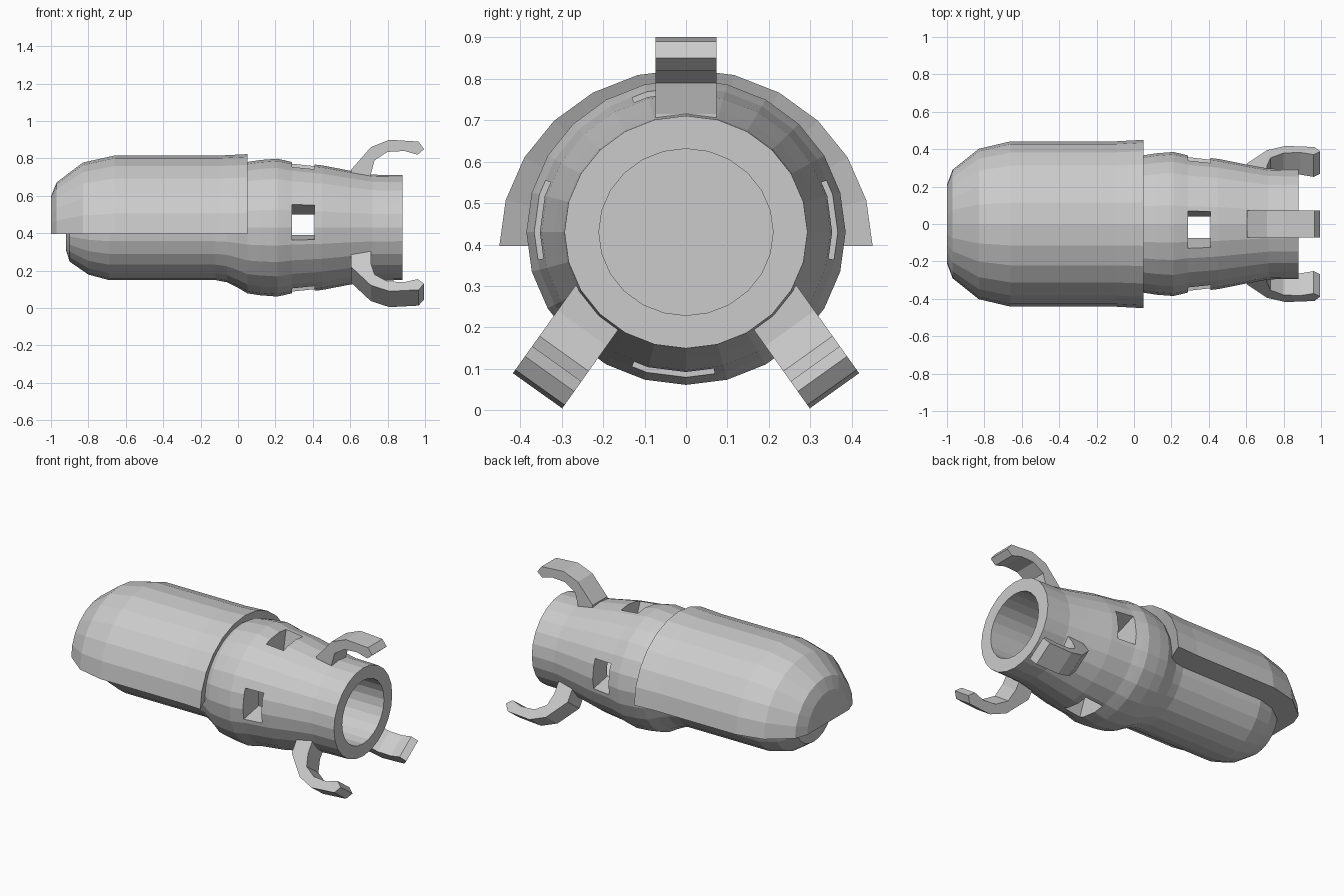
import bpy, bmesh
from math import sin, cos, pi, radians

if "Cube" in bpy.data.objects:
    bpy.data.objects.remove(bpy.data.objects["Cube"])

CZ = 0.43          # height of the main axis
SQUASH = 0.957     # body is slightly flattened in z


def finish(name, bm):
    bmesh.ops.remove_doubles(bm, verts=bm.verts, dist=1e-5)
    bmesh.ops.dissolve_degenerate(bm, edges=bm.edges, dist=1e-6)
    bmesh.ops.recalc_face_normals(bm, faces=bm.faces)
    me = bpy.data.meshes.new(name)
    bm.to_mesh(me)
    bm.free()
    ob = bpy.data.objects.new(name, me)
    bpy.context.collection.objects.link(ob)
    return ob


def lathe(name, profile, segs, sweep, cz, zs):
    """Revolve (x, radius) points about the x axis; half sweeps get end faces."""
    bm = bmesh.new()
    full = sweep > 6.28
    rings = []
    for i in range(segs if full else segs + 1):
        a = sweep * i / segs
        rings.append([bm.verts.new((x, r * cos(a), cz + zs * r * sin(a))) for x, r in profile])
    for i in range(segs):
        a, b = rings[i], rings[(i + 1) % len(rings)]
        for j in range(len(profile) - 1):
            p, q = profile[j][1], profile[j + 1][1]
            if p == 0:
                vs = [a[j], a[j + 1], b[j + 1]]
            elif q == 0:
                vs = [a[j], a[j + 1], b[j]]
            else:
                vs = [a[j], a[j + 1], b[j + 1], b[j]]
            bm.faces.new(vs)
    if not full:       # one flat ledge across the cut
        first, last = rings[0], rings[-1]
        bm.faces.new(first)
        bm.faces.new(last)
    return finish(name, bm)


def prism(bm, ring_a, ring_b):
    a = [bm.verts.new(p) for p in ring_a]
    b = [bm.verts.new(p) for p in ring_b]
    n = len(a)
    bm.faces.new(a)
    bm.faces.new(b[::-1])
    for i in range(n):
        bm.faces.new([a[i], b[i], b[(i + 1) % n], a[(i + 1) % n]])


# Main body with blind bore in the muzzle
body = lathe("main_body", [
    (-0.92, 0), (-0.92, 0.125), (-0.90, 0.19), (-0.80, 0.262), (-0.69, 0.293),
    (-0.12, 0.293), (-0.06, 0.305), (0.0, 0.336), (0.05, 0.367), (0.12, 0.378),
    (0.21, 0.385), (0.25, 0.376), (0.29, 0.366), (0.45, 0.348), (0.60, 0.318),
    (0.72, 0.296), (0.88, 0.293), (0.88, 0.21), (0.25, 0.21), (0.25, 0)],
    24, 2 * pi, CZ, SQUASH)

# Four wedge-shaped window cutters
bm = bmesh.new()
for ang in (5, 95, 175, 265):
    a0, a1 = radians(ang - 16), radians(ang + 16)
    corners = [(0.12, a0), (0.5, a0), (0.5, a1), (0.12, a1)]
    prism(bm, *[[(x, r * cos(a), CZ + SQUASH * r * sin(a)) for r, a in corners]
                for x in (0.29, 0.41)])
cutter = finish("window_cutter", bm)
cutter.hide_render = True
cutter.hide_viewport = True
cutter.display_type = 'WIRE'
mod = body.modifiers.new("windows", 'BOOLEAN')
mod.operation = 'DIFFERENCE'
mod.solver = 'EXACT'
mod.object = cutter

# Upper half cover with a recessed front face
lathe("upper_cover", [
    (-1.0, 0), (-1.0, 0.21), (-0.97, 0.29), (-0.83, 0.402), (-0.66, 0.442),
    (-0.10, 0.442), (0.05, 0.45), (0.0, 0.33), (0.0, 0)],
    12, pi, 0.397, 0.947)

# Three curved prongs around the muzzle, profile in (x, distance from axis)
prong = [(0.605, 0.21), (0.605, 0.31), (0.71, 0.43), (0.81, 0.47), (0.965, 0.46),
         (0.995, 0.42), (0.96, 0.39), (0.89, 0.41), (0.80, 0.405), (0.73, 0.36),
         (0.71, 0.285), (0.71, 0.21)]
for name, ang, shift in (("prong_top", 90, 0), ("prong_back", -54.5, 0.085),
                         ("prong_front", 234.5, -0.085)):
    c, s = cos(radians(ang)), sin(radians(ang))
    bm = bmesh.new()
    prism(bm, *[[(x, shift + r * c - w * s, CZ + r * s + w * c) for x, r in prong]
                for w in (-0.073, 0.073)])
    finish(name, bm)
